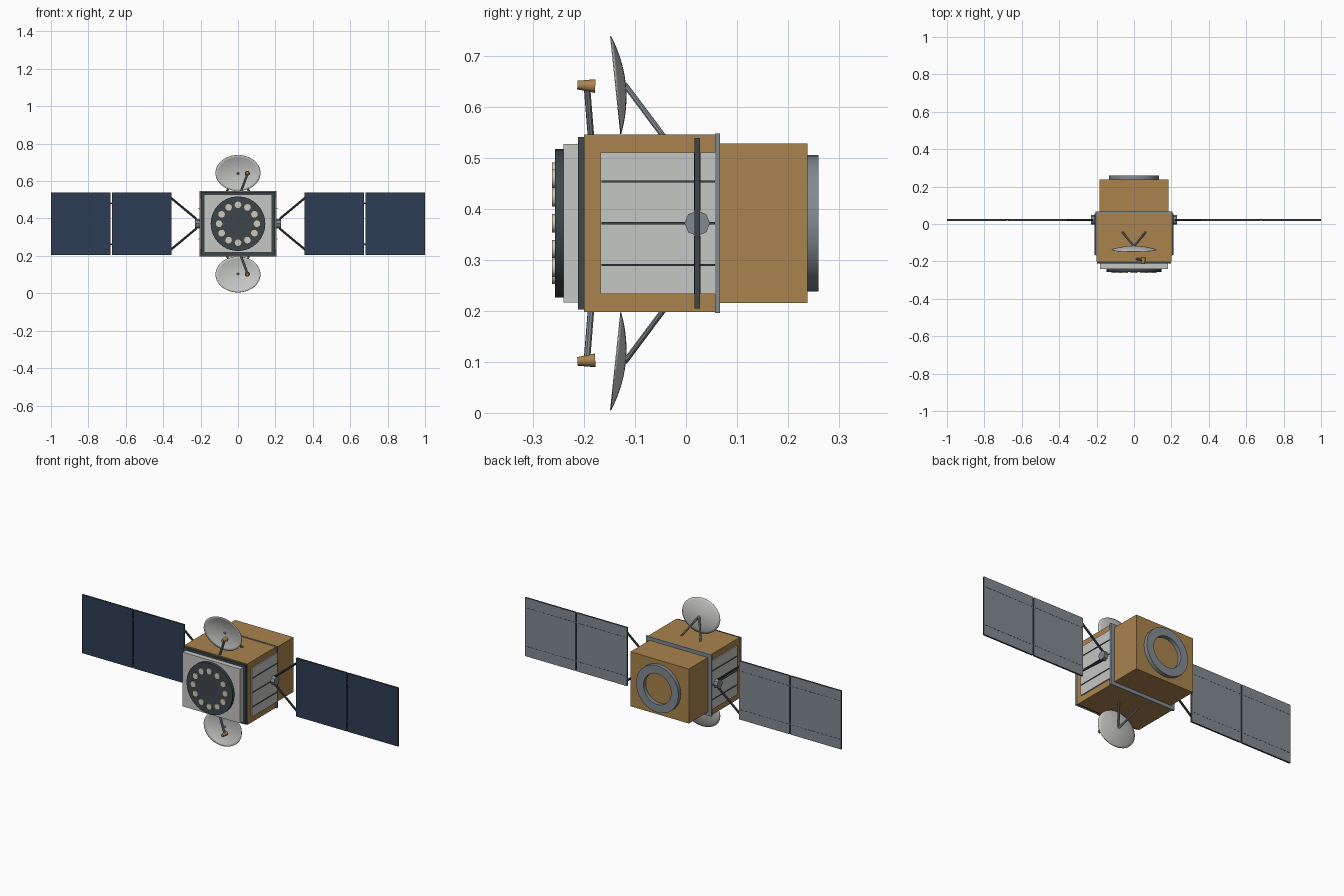
import bpy, bmesh, math
from mathutils import Vector, Matrix

if "Cube" in bpy.data.objects:
    bpy.data.objects.remove(bpy.data.objects["Cube"])

MID = 0.372      # height of the spacecraft's axis
WING_Y = 0.022   # plane of the solar wings


def material(name, r, g, b):
    m = bpy.data.materials.new(name)
    m.use_nodes = True
    m.diffuse_color = (r, g, b, 1)
    m.node_tree.nodes["Principled BSDF"].inputs["Base Color"].default_value = (r, g, b, 1)
    return m


GOLD = material("gold foil", 0.40, 0.23, 0.075)
WHITE = material("white radiator", 0.56, 0.57, 0.55)
NAVY = material("navy solar cells", 0.027, 0.046, 0.09)
STEEL = material("steel grey", 0.22, 0.255, 0.28)
DARK = material("dark grey", 0.047, 0.062, 0.07)
CREAM = material("cream horn", 0.62, 0.58, 0.47)


def finish(name, bm, mats, smooth=False):
    bmesh.ops.recalc_face_normals(bm, faces=bm.faces)
    me = bpy.data.meshes.new(name)
    bm.to_mesh(me)
    bm.free()
    ob = bpy.data.objects.new(name, me)
    bpy.context.collection.objects.link(ob)
    for m in mats:
        me.materials.append(m)
    if smooth:
        bpy.ops.object.select_all(action='DESELECT')
        ob.select_set(True)
        bpy.context.view_layer.objects.active = ob
        bpy.ops.object.shade_smooth_by_angle(angle=math.radians(35))
    return ob


def add_box(bm, lo, hi):
    lo, hi = Vector(lo), Vector(hi)
    mat = Matrix.Translation((lo + hi) / 2) @ Matrix.Diagonal((*(hi - lo), 1))
    bmesh.ops.create_cube(bm, size=1, matrix=mat)


def box(name, lo, hi, mat):
    bm = bmesh.new()
    add_box(bm, lo, hi)
    return finish(name, bm, [mat])


def block(name, half_x, half_z, y0, y1, mat):
    """Box centred on the spacecraft's axis."""
    return box(name, (-half_x, y0, MID - half_z), (half_x, y1, MID + half_z), mat)


def add_rod(bm, a, b, r1, r2, segs):
    a, b = Vector(a), Vector(b)
    turn = (b - a).to_track_quat('Z', 'Y').to_matrix().to_4x4()
    bmesh.ops.create_cone(bm, cap_ends=True, segments=segs, radius1=r1, radius2=r2,
                          depth=(b - a).length, matrix=Matrix.Translation((a + b) / 2) @ turn)


def rod(name, a, b, r, mat, segs=8, r2=None, smooth=True):
    bm = bmesh.new()
    add_rod(bm, a, b, r, r if r2 is None else r2, segs)
    return finish(name, bm, [mat], smooth)


def lathe(name, profile, matrix, mat, segs=32, closed=False):
    """Turn (radius, height) points about local z, then place with matrix."""
    bm = bmesh.new()
    vs = [bm.verts.new((r, 0, h)) for r, h in profile]
    edges = [bm.edges.new(p) for p in zip(vs, vs[1:])]
    if closed:
        edges.append(bm.edges.new((vs[-1], vs[0])))
    bmesh.ops.spin(bm, geom=vs + edges, cent=(0, 0, 0), axis=(0, 0, 1),
                   angle=math.tau, steps=segs)
    bmesh.ops.remove_doubles(bm, verts=bm.verts, dist=1e-4)
    bmesh.ops.transform(bm, matrix=matrix, verts=bm.verts)
    return finish(name, bm, [mat], True)


# Main bus
block("front_body", 0.2, 0.174, -0.2, 0.06, GOLD)
block("rear_body", 0.185, 0.156, 0.06, 0.238, GOLD)
block("bus_flange", 0.207, 0.176, 0.057, 0.067, STEEL)

# Rear adapter ring
facing_back = Matrix.Translation((0, 0.238, MID)) @ Matrix.Rotation(-math.pi / 2, 4, 'X')
lathe("adapter_ring", [(0.088, -0.002), (0.134, -0.002), (0.134, 0.022), (0.088, 0.022)],
      facing_back, STEEL, 32, True)

# Front antenna deck with a circle of horns
block("deck_base", 0.197, 0.169, -0.212, -0.2, DARK)
block("deck_plate", 0.182, 0.155, -0.24, -0.212, WHITE)
rod("horn_disc", (0, -0.24, MID), (0, -0.257, MID), 0.146, DARK, 32)
bm = bmesh.new()
for i in range(12):
    t = math.tau * i / 12
    x, z = 0.101 * math.sin(t), MID + 0.101 * math.cos(t)
    add_rod(bm, (x, -0.256, z), (x, -0.263, z), 0.018, 0.018, 12)
finish("feed_horns", bm, [CREAM], True)

for side, s in (("left", 1), ("right", -1)):
    # Side radiator with heat pipe lines
    box(side + "_radiator", (min(s * 0.199, s * 0.207), -0.168, MID - 0.139),
        (max(s * 0.199, s * 0.207), 0.057, MID + 0.139), WHITE)
    bm = bmesh.new()
    for dz in (-0.082, 0, 0.082):
        add_box(bm, (s * 0.2085 - 0.002, -0.166, MID + dz - 0.002),
                (s * 0.2085 + 0.002, 0.057, MID + dz + 0.002))
    finish(side + "_radiator_lines", bm, [DARK])

    # Wing drive and yoke
    rod(side + "_wing_drive", (s * 0.2, WING_Y, MID), (s * 0.23, WING_Y, MID), 0.025,
        STEEL, 8, smooth=False)
    for end, k in (("upper", 1), ("lower", -1)):
        rod(f"{side}_{end}_yoke_strut", (s * 0.222, WING_Y, MID + k * 0.025),
            (s * 0.358, WING_Y, MID + k * 0.138), 0.006, DARK)

    # Solar panels: cells in front, bare back, dark edges
    for n, x0 in enumerate((0.355, 0.681)):
        bm = bmesh.new()
        xa, xb = sorted((s * x0, s * (x0 + 0.319)))
        add_box(bm, (xa, WING_Y - 0.005, MID - 0.167), (xb, WING_Y + 0.005, MID + 0.167))
        bm.normal_update()
        for f in bm.faces:
            f.material_index = 1 if f.normal.y < -0.5 else 2 if f.normal.y > 0.5 else 0
        finish(f"{side}_solar_panel_{n + 1}", bm, [DARK, NAVY, STEEL])
        # Dashed seams on the panel back
        bm = bmesh.new()
        for dz in (-0.11, 0.11):
            for i in range(12):
                xd = xa + 0.006 + i * 0.026
                add_box(bm, (xd, WING_Y + 0.004, MID + dz - 0.0015),
                        (xd + 0.017, WING_Y + 0.0056, MID + dz + 0.0015))
        finish(f"{side}_panel_seams_{n + 1}", bm, [DARK])
    # Hinges between the two panels
    for dz in (-0.11, 0.11):
        rod(side + "_panel_hinge", (s * 0.672, WING_Y, MID + dz), (s * 0.683, WING_Y, MID + dz),
            0.004, DARK)

for end, k in (("upper", 1), ("lower", -1)):
    # Oval reflector dish, leaning forward at its outer edge
    outer = Vector((0, -0.148, MID + k * 0.367))
    inner = Vector((0, -0.128, MID + k * 0.175))
    centre, v = (outer + inner) / 2, (outer - inner) / 2
    back = Vector((0, -v.z * k, v.y * k)).normalized() * -1
    frame = Matrix.Translation(centre) @ Matrix(
        ((0.12, 0, 0), (0, v.y, back.y), (0, v.z, back.z))).to_4x4()
    bowl = [(r / 8, 0.019 * (1 - (r / 8) ** 2)) for r in range(9)]
    dish = lathe(end + "_dish", bowl, frame, WHITE, 40)
    shell = dish.modifiers.new("shell", 'SOLIDIFY')
    shell.thickness = 0.002
    shell.offset = 0

    # Dish support struts
    for s in (1, -1):
        rod(end + "_dish_strut", (0, -0.12, MID + k * 0.272),
            (s * 0.065, -0.04, MID + k * 0.165), 0.0055, STEEL)

    # Feed arm and horn
    rod(end + "_feed_arm", (0.013, -0.186, MID + k * 0.165),
        (0.05, -0.194, MID + k * 0.265), 0.0065, STEEL)
    rod(end + "_feed_horn", (0.05, -0.213, MID + k * 0.271),
        (0.05, -0.178, MID + k * 0.269), 0.0085, GOLD, 12, 0.0135)
